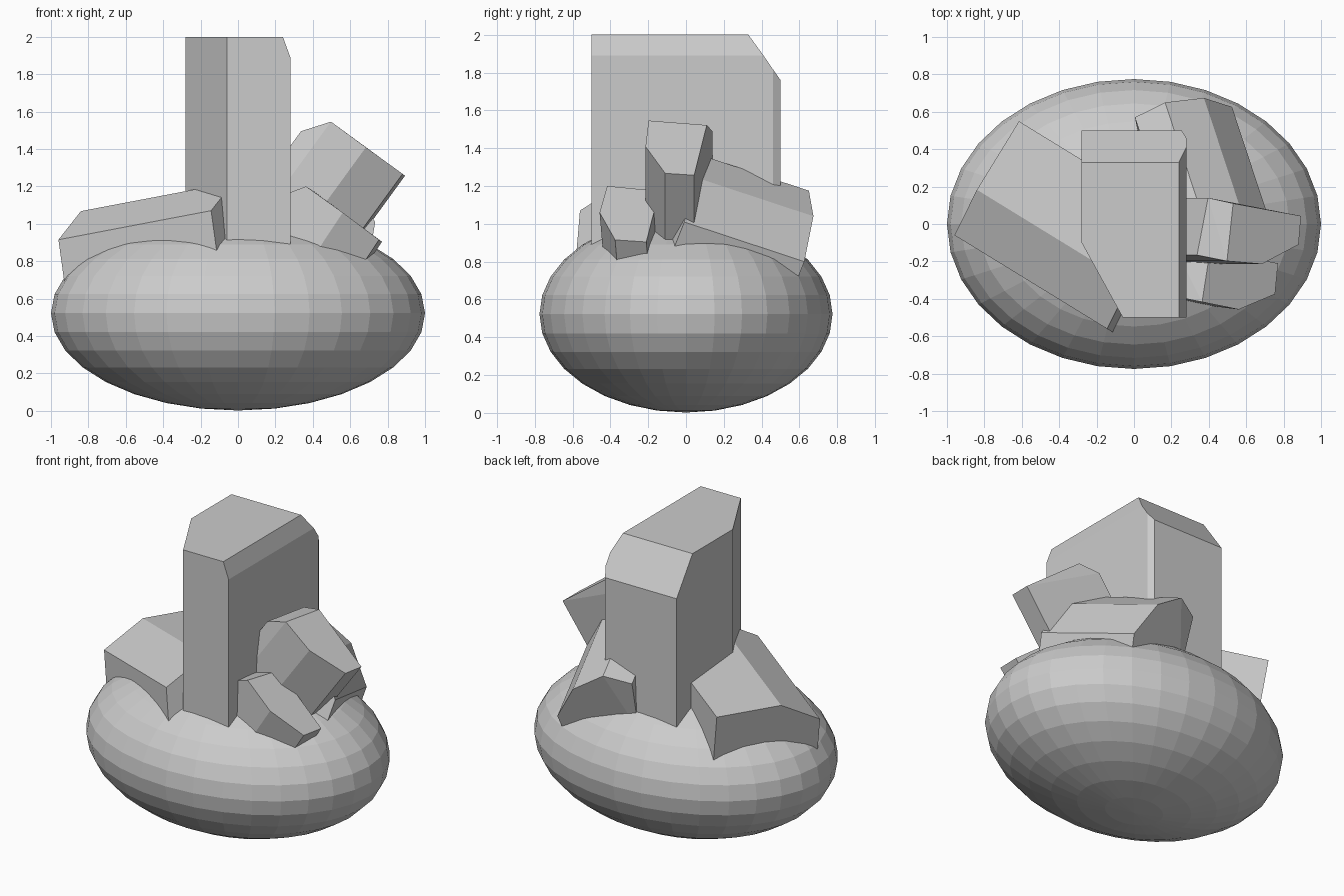
import bpy, bmesh, math
from mathutils import Vector

if "Cube" in bpy.data.objects:
    bpy.data.objects.remove(bpy.data.objects["Cube"])


def crystal(name, tip, axis, length):
    """Faceted crystal: convex hull of the tip corners swept along an axis into the rock."""
    step = Vector(axis).normalized() * length
    bm = bmesh.new()
    for p in tip:
        bm.verts.new(Vector(p))
        bm.verts.new(Vector(p) + step)
    res = bmesh.ops.convex_hull(bm, input=bm.verts[:])
    junk = [v for v in bm.verts if not v.link_faces]
    bmesh.ops.delete(bm, geom=junk, context='VERTS')
    # merge the nearly flat triangles into clean facets
    bmesh.ops.dissolve_limit(bm, angle_limit=math.radians(4),
                             verts=bm.verts[:], edges=bm.edges[:])
    bmesh.ops.recalc_face_normals(bm, faces=bm.faces[:])
    mesh = bpy.data.meshes.new(name)
    bm.to_mesh(mesh)
    bm.free()
    obj = bpy.data.objects.new(name, mesh)
    bpy.context.collection.objects.link(obj)
    return obj


# Rounded base rock
bpy.ops.mesh.primitive_uv_sphere_add(segments=32, ring_count=16, radius=1, location=(0, 0, 0.522))
rock = bpy.context.object
rock.name = "base_rock"
rock.scale = (1.0, 0.775, 0.52)

# Tall upright crystal with chamfered top edges and corners
crystal("tall_crystal", [
    (-0.28, 0.33, 2), (0.24, 0.33, 2), (0.24, -0.5, 2), (-0.06, -0.5, 2), (-0.28, -0.1, 2),
    (-0.28, 0.5, 1.76), (0.255, 0.5, 1.76), (0.28, 0.46, 1.817),
    (0.28, 0.41, 1.89), (0.28, -0.5, 1.89)], (0, 0, -1), 1.3)

# Broad crystal lying on the left: a chamfered section swept along its length
corner = Vector((-0.96, -0.06, 0.915))
along = Vector((0.841, -0.516, 0.16))
side = Vector((0.523, 0.852, 0))
up = along.cross(side)
section = [(0, -0.4), (0, 0), (0.27, 0.155), (0.70, 0.155), (0.70, -0.4)]
crystal("left_crystal", [corner + side * v + up * w for v, w in section], along, 0.97)

# Leaning crystal on the right
crystal("right_crystal", [
    (0.53, 0.11, 1.522), (0.893, 0.043, 1.257), (0.88, -0.11, 1.267),
    (0.684, -0.214, 1.409), (0.497, -0.198, 1.546),
    (0.396, 0.14, 1.49), (0.337, -0.166, 1.495)], (-0.59, 0, -0.81), 0.75)

# Small leaning crystal at the front right
crystal("front_crystal", [
    (0.396, -0.21, 1.18), (0.56, -0.17, 1.06), (0.77, -0.21, 0.904),
    (0.754, -0.375, 0.915), (0.56, -0.457, 1.06), (0.364, -0.417, 1.20),
    (0.25, -0.19, 1.14), (0.23, -0.39, 1.15)], (-0.55, 0.07, -0.83), 0.45)

# Low crystal lying across the back right
crystal("back_crystal", [
    (0.166, 0.65, 1.175), (0.374, 0.674, 1.04), (0.524, 0.626, 0.80),
    (0.474, 0.506, 0.50), (0.025, 0.47, 0.78), (0.005, 0.57, 1.135)], (0.33, -1, 0.33), 0.7)
